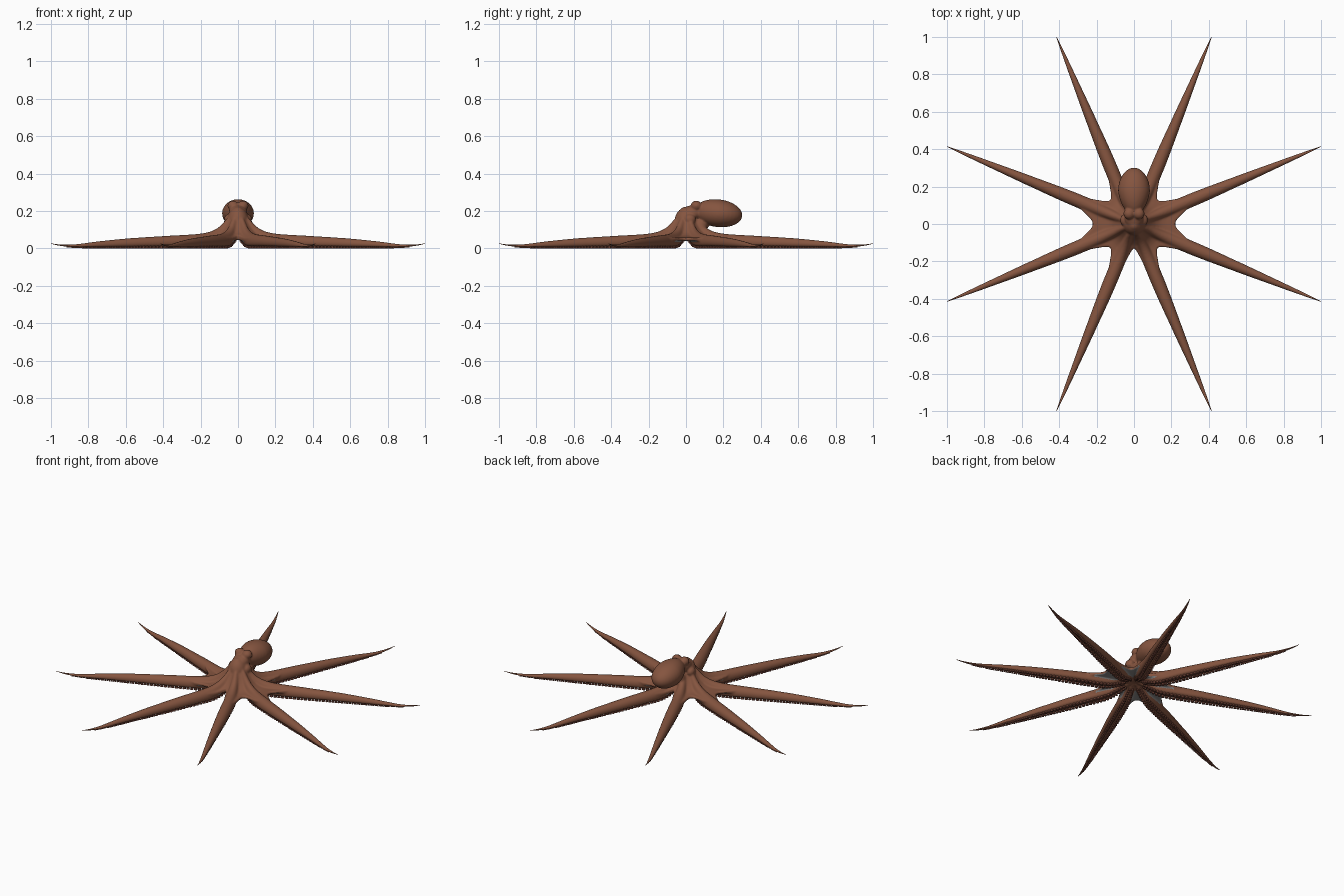
import bpy, bmesh, math
from mathutils import Matrix, Vector

cube = bpy.data.objects.get("Cube")
if cube:
    bpy.data.objects.remove(cube, do_unlink=True)


def material(name, rgb):
    m = bpy.data.materials.new(name)
    m.use_nodes = True
    m.diffuse_color = (*rgb, 1)
    m.node_tree.nodes["Principled BSDF"].inputs["Base Color"].default_value = (*rgb, 1)
    return m


SKIN = material("brown skin", (0.235, 0.09, 0.05))
UNDER = material("grey underside", (0.25, 0.24, 0.235))
SUCKER = material("red brown sucker", (0.22, 0.075, 0.05))


def finish(name, bm, mats):
    bmesh.ops.recalc_face_normals(bm, faces=bm.faces)
    mesh = bpy.data.meshes.new(name)
    bm.to_mesh(mesh)
    bm.free()
    for m in mats:
        mesh.materials.append(m)
    mesh.shade_smooth()
    ob = bpy.data.objects.new(name, mesh)
    bpy.context.collection.objects.link(ob)
    return ob


def loft(bm, rings):
    """Skin closed rings of points and cap both ends."""
    vs = [[bm.verts.new(p) for p in ring] for ring in rings]
    n = len(vs[0])
    for a, b in zip(vs, vs[1:]):
        for i in range(n):
            j = (i + 1) % n
            bm.faces.new((a[i], a[j], b[j], b[i]))
    bm.faces.new(vs[0])
    bm.faces.new(vs[-1])


# Arm profile: distance out, half width, underside height, top height
ARM = [(0.02, 0.016, 0.055, 0.2), (0.06, 0.022, 0.045, 0.165), (0.1, 0.027, 0.03, 0.122),
       (0.15, 0.032, 0.014, 0.094), (0.22, 0.036, 0.008, 0.079), (0.4, 0.035, 0.008, 0.068),
       (0.6, 0.027, 0.008, 0.056), (0.8, 0.0175, 0.008, 0.038), (0.95, 0.01, 0.007, 0.021),
       (1.03, 0.005, 0.014, 0.021), (1.083, 0.001, 0.025, 0.027)]


def arm_at(r):
    """Smoothly interpolated half width, underside and top."""
    k = max(i for i in range(len(ARM) - 1) if ARM[i][0] <= r)
    p = [ARM[min(max(k + d, 0), len(ARM) - 1)] for d in (-1, 0, 1, 2)]
    h = p[2][0] - p[1][0]
    t = (r - p[1][0]) / h
    out = []
    for c in (1, 2, 3):
        m0 = (p[2][c] - p[0][c]) / (p[2][0] - p[0][0]) * h
        m1 = (p[3][c] - p[1][c]) / (p[3][0] - p[1][0]) * h
        out.append((2*t**3 - 3*t*t + 1) * p[1][c] + (t**3 - 2*t*t + t) * m0
                   + (3*t*t - 2*t**3) * p[2][c] + (t**3 - t*t) * m1)
    return out


def arm_rings(r0, r1, steps, turn, start=1.0, ramp=0.15, sides=20):
    """Arm sections; a start below 1 tucks the inner end inside the body skin."""
    rings = []
    for s in range(steps + 1):
        r = r0 + (r1 - r0) * s / steps
        w, low, top = arm_at(r)
        mid = low + (top - low) * 0.4
        size = start + (1 - start) * min(1, (r - r0) / ramp)
        ring = []
        for i in range(sides):
            a = math.tau * i / sides
            c, sn = math.cos(a), math.sin(a)
            if sn < 0:      # flatter underside
                z = (low - mid) * abs(sn) ** 0.6
            else:
                z = (top - mid) * sn
            ring.append(turn @ Vector((r, w * c * size, mid + z * size)))
        rings.append(ring)
    return rings


TURNS = [Matrix.Rotation(math.radians(22.5 + 45 * k), 3, "Z") for k in range(8)]

# Eight long arms
for k, turn in enumerate(TURNS):
    bm = bmesh.new()
    loft(bm, arm_rings(0.45, 1.083, 40, turn, start=0.85))
    finish(f"arm_{k + 1}", bm, [SKIN])

# Two rows of suckers under every arm
bm = bmesh.new()
for turn in TURNS:
    r = 0.06
    while r < 0.99:
        w, low, top = arm_at(r)
        size = max(0.0025, w * 0.3)
        for side in (-1, 1):
            place = Matrix.Translation((r, side * w * 0.45, low + 0.001))
            bmesh.ops.create_cone(bm, cap_ends=True, segments=8, radius1=size,
                                  radius2=size * 0.7, depth=0.018 if r < 0.9 else 0.01,
                                  matrix=turn.to_4x4() @ place)
        r += size * 2.1
for v in bm.verts:
    v.co.z = max(v.co.z, 0)
suckers = finish("suckers", bm, [SUCKER])
suckers.data.shade_flat()

# Body: arm roots, web, head and mantle fused into one skin
bm = bmesh.new()
for turn in TURNS:
    loft(bm, arm_rings(0.02, 0.62, 36, turn))


def web_edge(angle):
    deg = math.degrees(angle) % 360
    gap = round(deg / 45) % 8
    notch = 0.22 if gap in (0, 4) else 0.13 if gap in (2, 6) else 0.18
    u = abs(deg - 45 * round(deg / 45)) / 22.5
    return notch + (0.38 - notch) * u * u


def web_top(r):
    return 0.058 + 0.15 * math.exp(-(r / 0.085) ** 2)


N = 128
angles = [math.tau * i / N for i in range(N)]


def web_ring(t, height):
    return [(web_edge(a) * t * math.cos(a), web_edge(a) * t * math.sin(a),
             height(web_edge(a) * t)) for a in angles]


steps = [0.04 + 0.08 * i for i in range(13)]
loft(bm, [web_ring(t, web_top) for t in steps]
     + [web_ring(t, lambda r: 0.04 + 0.02 * math.exp(-(r / 0.1) ** 2)) for t in reversed(steps)])


def blob(center, radii, tilt=0):
    m = (Matrix.Translation(center) @ Matrix.Rotation(math.radians(tilt), 4, "X")
         @ Matrix.Diagonal((*radii, 1)))
    return bmesh.ops.create_uvsphere(bm, u_segments=32, v_segments=20, radius=1, matrix=m)["verts"]


blob((0, 0.0, 0.14), (0.058, 0.062, 0.08))          # neck
blob((0, 0.035, 0.19), (0.05, 0.06, 0.04))          # head
blob((0, -0.005, 0.2), (0.028, 0.028, 0.022))       # brow
blob((0, 0.08, 0.125), (0.045, 0.04, 0.04))         # funnel
for v in blob((0, 0.172, 0.188), (0.086, 0.13, 0.074), -7):   # mantle, narrower in front
    v.co.x *= 1 - 0.2 * max(0, (0.18 - v.co.y) / 0.13)
for s in (-1, 1):
    blob((s * 0.026, 0.055, 0.228), (0.03, 0.03, 0.027))      # eyes
    blob((s * 0.05, 0.02, 0.155), (0.024, 0.032, 0.028))      # cheeks

body = finish("body", bm, [SKIN])
remesh = body.modifiers.new("fuse", "REMESH")
remesh.mode = "VOXEL"
remesh.voxel_size = 0.0055
soften = body.modifiers.new("soften", "SMOOTH")
soften.factor = 0.5
soften.iterations = 6
deps = bpy.context.evaluated_depsgraph_get()
fused = bpy.data.meshes.new_from_object(body.evaluated_get(deps))
body.modifiers.clear()
body.data = fused
fused.materials.clear()
for m in (SKIN, UNDER):
    fused.materials.append(m)
fused.shade_smooth()
# Grey underside of the web, in the gaps between the arms
for f in fused.polygons:
    c = f.center
    r = math.hypot(c.x, c.y)
    off = (math.degrees(math.atan2(c.y, c.x)) % 45) - 22.5
    between = r * abs(math.sin(math.radians(off))) > 0.028
    f.material_index = int(between and f.normal.z < -0.5 and 0.03 < c.z < 0.07 and r < 0.26)
